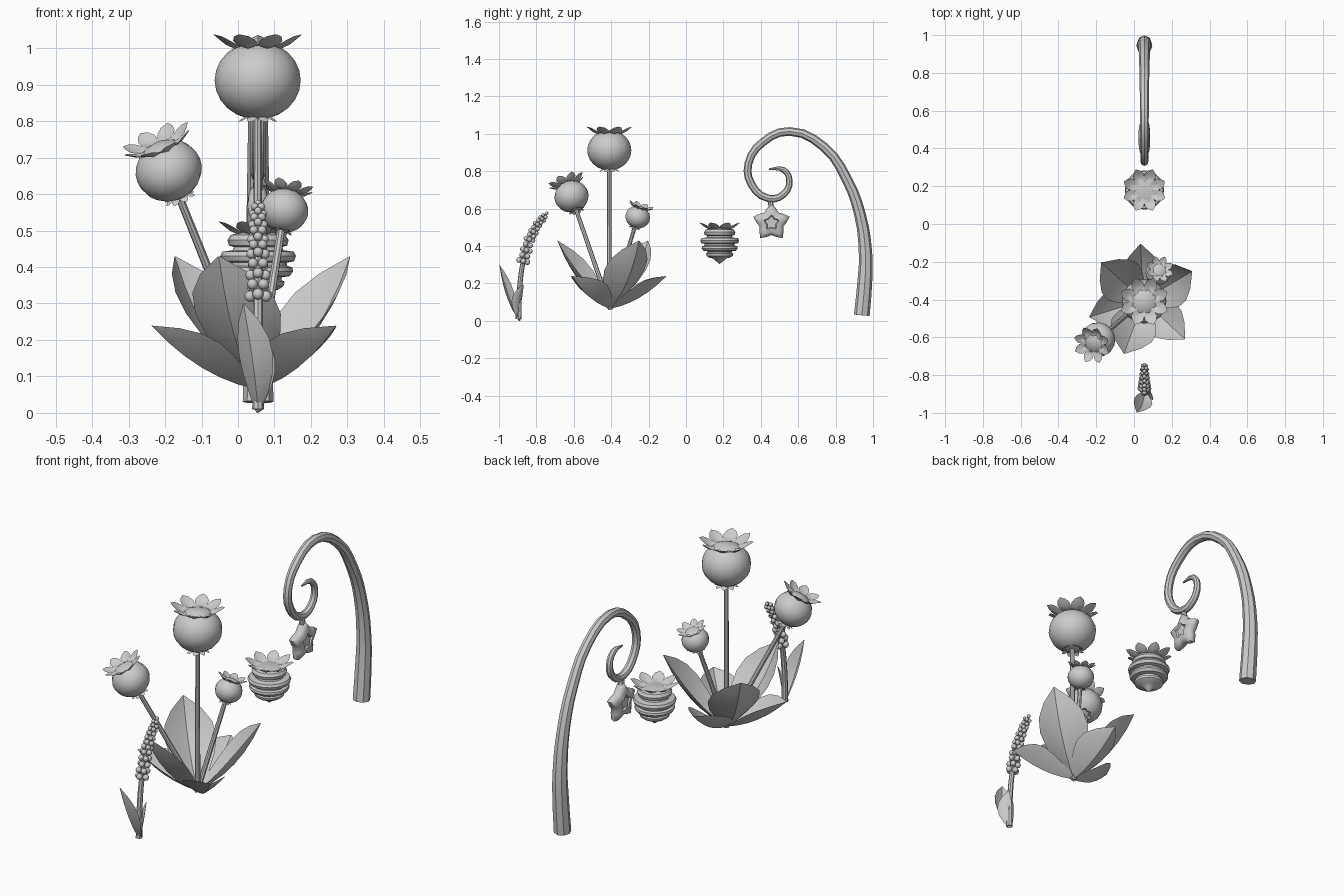
import bpy, bmesh, math
from mathutils import Vector, Matrix

cube = bpy.data.objects.get("Cube")
if cube:
    bpy.data.objects.remove(cube, do_unlink=True)

GREY = (0.6, 0.6, 0.6, 1)
mat = bpy.data.materials.new("soft grey")
mat.use_nodes = True
mat.diffuse_color = GREY
mat.node_tree.nodes["Principled BSDF"].inputs["Base Color"].default_value = GREY

UP = Vector((0, 0, 1))
CX = 0.055                      # shared x of every plant


def add_object(name, mesh, matrix=Matrix(), angle=40):
    obj = bpy.data.objects.new(name, mesh)
    bpy.context.collection.objects.link(obj)
    obj.matrix_world = matrix
    mesh.materials.clear()
    mesh.materials.append(mat)
    bpy.ops.object.select_all(action="DESELECT")
    obj.select_set(True)
    bpy.context.view_layer.objects.active = obj
    bpy.ops.object.shade_smooth_by_angle(angle=math.radians(angle))
    return obj


def finish(name, bm, matrix=Matrix(), angle=40):
    mesh = bpy.data.meshes.new(name)
    bm.to_mesh(mesh)
    bm.free()
    return add_object(name, mesh, matrix, angle)


def skin(bm, rows, closed=False):
    """Faces between successive rows of points."""
    rows = [[bm.verts.new(p) for p in row] for row in rows]
    n = len(rows[0])
    for a, b in zip(rows, rows[1:]):
        for i in range(n if closed else n - 1):
            j = (i + 1) % n
            bm.faces.new((a[i], a[j], b[j], b[i]))
    return rows


def tube(name, points, radii, steps=4):
    """Tapered round tube through the points."""
    cu = bpy.data.curves.new(name, "CURVE")
    cu.dimensions = "3D"
    cu.bevel_depth = 1
    cu.bevel_resolution = 2
    cu.resolution_u = steps
    cu.use_fill_caps = True
    sp = cu.splines.new("BEZIER")
    sp.bezier_points.add(len(points) - 1)
    for bp, p, r in zip(sp.bezier_points, points, radii):
        bp.co, bp.radius = p, r
        bp.handle_left_type = bp.handle_right_type = "AUTO"
    tmp = bpy.data.objects.new(name + "_path", cu)
    bpy.context.collection.objects.link(tmp)
    bpy.context.view_layer.update()
    mesh = bpy.data.meshes.new_from_object(
        tmp.evaluated_get(bpy.context.evaluated_depsgraph_get()))
    bpy.data.objects.remove(tmp)
    return add_object(name, mesh)


def leaf(name, base, ctrl, tip, half, fold):
    """Broad folded leaf along a quadratic midrib."""
    base, ctrl, tip = Vector(base), Vector(ctrl), Vector(tip)
    out = tip - base
    side = Vector((-out.y, out.x, 0)).normalized()
    widths = (0.2, 0.55, 0.85, 1, 0.93, 0.6, 0.02)
    rows = []
    for k, w in enumerate(widths):
        t = k / (len(widths) - 1)
        mid = base * (1 - t) ** 2 + ctrl * 2 * t * (1 - t) + tip * t * t
        tangent = ((ctrl - base) * (1 - t) + (tip - ctrl) * t).normalized()
        lift = (tangent.cross(side) + UP) * 0.5
        if lift.z < 0:
            lift = UP
        rows.append([mid + side * s * w * half + lift * abs(s) ** 1.3 * w * half * fold
                     for s in (-1, -0.5, 0, 0.5, 1)])
    bm = bmesh.new()
    skin(bm, rows)
    finish(name, bm, angle=30)


# petal outline: radius, height, half width
PETAL = [(0.045, 0, 0.018), (0.07, -0.003, 0.03), (0.095, 0.008, 0.034),
         (0.116, 0.024, 0.022), (0.132, 0.036, 0.001)]


def crown(name, matrix):
    """Ring of eight pointed petals."""
    bm = bmesh.new()
    for k in range(8):
        turn = Matrix.Rotation(math.tau * (k + 0.5) / 8, 3, "Z")
        skin(bm, [[turn @ Vector((r, s * w, z + abs(s) * w * 0.3)) for s in (-1, 0, 1)]
                  for r, z, w in PETAL])
    finish(name, bm, matrix, 30)


def pod(name, centre, root, scale):
    """Round seed pod with crown, frill and straight stem."""
    centre, root = Vector(centre), Vector(root)
    axis = (centre - root).normalized()
    m = (Matrix.Translation(centre) @ UP.rotation_difference(axis).to_matrix().to_4x4()
         @ Matrix.Scale(scale, 4))
    bm = bmesh.new()
    bmesh.ops.create_uvsphere(bm, u_segments=16, v_segments=12, radius=0.118)
    bmesh.ops.scale(bm, vec=(1, 1, 0.91), verts=bm.verts)
    finish(name, bm, m, 60)
    crown(name + "_crown", m @ Matrix.Translation((0, 0, 0.09)))
    crown(name + "_frill", m @ Matrix.Translation((0, 0, -0.098))
          @ Matrix.Rotation(math.pi, 4, "X") @ Matrix.Scale(0.44, 4))
    tube(name + "_stem", [root, centre - axis * 0.1 * scale], (0.013, 0.011), 1)


# Pod plant
ROOT = Vector((0.05, -0.405, 0.065))
pod("tall_pod", (0.054, -0.41, 0.912), (0.054, -0.41, 0.07), 1)
pod("middle_pod", (-0.19, -0.612, 0.665), ROOT, 0.78)
pod("small_pod", (0.127, -0.258, 0.555), ROOT, 0.56)
for kind, angles, height, reach, ctrl_r, ctrl_z, half, fold in (
        ("tall", (31, 138, 250), 0.428, 0.3, 0.2, 0.14, 0.125, 0.6),
        ("low", (93, 197, 317), 0.238, 0.3, 0.16, 0.06, 0.105, 0.7)):
    for k, a in enumerate(angles):
        d = Vector((math.cos(math.radians(a)), math.sin(math.radians(a)), 0))
        leaf(f"{kind}_leaf_{k + 1}", ROOT, ROOT + d * ctrl_r + UP * (ctrl_z - 0.03),
             ROOT + d * reach + UP * (height - ROOT.z), half, fold)

# Berry sprig
leaf("sprig_front_leaf", (CX, -0.89, 0), (0.05, -0.97, 0.1), (0.015, -0.998, 0.3), 0.05, 0.9)
leaf("sprig_back_leaf", (CX, -0.89, 0), (0.1, -0.92, 0.1), (0.08, -0.868, 0.195), 0.036, 0.5)
sprig = [Vector((CX, y, z)) for y, z in
         ((-0.895, 0.01), (-0.89, 0.17), (-0.87, 0.32), (-0.837, 0.436),
          (-0.794, 0.516), (-0.745, 0.575))]
tube("sprig_stem", sprig, (0.016, 0.014, 0.013, 0.01, 0.008, 0.005))
bm = bmesh.new()
ROWS = 12
for k in range(ROWS + 1):
    t = k / ROWS
    f = 2 + t * 2.999
    i = int(f)
    a, b = sprig[i], sprig[i + 1]
    p = a.lerp(b, f - i)
    q = UP.rotation_difference(b - a)
    size = 0.0155 - 0.006 * t
    for j in range(4 if k < ROWS else 1):
        ang = math.tau * (j + 0.5 * (k % 2)) / 4
        ring = 0.022 - 0.01 * t if k < ROWS else 0
        off = q @ Vector((math.cos(ang), math.sin(ang), 0)) * ring
        bmesh.ops.create_uvsphere(bm, u_segments=8, v_segments=6, radius=size,
                                  matrix=Matrix.Translation(p + off))
finish("sprig_berries", bm, angle=60)

# Ridged fruit
fruit = [(0.04, 0.497), (0.075, 0.488), (0.084, 0.474), (0.08, 0.459), (0.066, 0.455),
         (0.07, 0.446), (0.098, 0.442), (0.104, 0.43), (0.099, 0.416), (0.08, 0.412),
         (0.08, 0.403), (0.094, 0.399), (0.096, 0.388), (0.087, 0.375), (0.066, 0.372),
         (0.064, 0.364), (0.073, 0.36), (0.07, 0.348), (0.056, 0.338), (0.036, 0.334),
         (0.022, 0.322), (0.002, 0.305)]
bm = bmesh.new()
rows = skin(bm, [[(r * math.cos(math.tau * k / 20), r * math.sin(math.tau * k / 20), z)
                  for k in range(20)] for r, z in fruit], closed=True)
bm.faces.new(rows[0])
bm.faces.new(rows[-1])
bmesh.ops.recalc_face_normals(bm, faces=bm.faces)
finish("ridged_fruit", bm, Matrix.Translation((CX, 0.18, 0)))
crown("fruit_crown", Matrix.Translation((CX, 0.18, 0.493)) @ Matrix.Scale(0.89, 4))

# Curled hook
hook = [(0.94, 0.03), (0.955, 0.195), (0.96, 0.355), (0.93, 0.57), (0.86, 0.757),
        (0.74, 0.928), (0.553, 1.013), (0.41, 0.955), (0.334, 0.842), (0.35, 0.73),
        (0.441, 0.655), (0.521, 0.676), (0.553, 0.751), (0.521, 0.808), (0.445, 0.812)]
hook_r = (0.042, 0.04, 0.036, 0.031, 0.028, 0.025, 0.023, 0.022, 0.021, 0.021,
          0.02, 0.019, 0.017, 0.015, 0.004)
tube("curled_hook", [(CX, y, z) for y, z in hook], hook_r, 3)

# Hanging star with a raised centre
bm = bmesh.new()
layers = [(0.35, 0.022), (0.42, 0.03), (0.72, 0.026), (0.93, 0.018), (1, 0)]
layers += [(s, -x) for s, x in reversed(layers[:-1])]
outline = []
for k in range(20):
    a = math.tau * k / 20
    r = 0.066 + 0.036 * ((math.cos(5 * a) + 1) / 2) ** 1.4
    outline.append((r * math.sin(a), r * math.cos(a)))
rows = skin(bm, [[(x, s * y, s * z) for y, z in outline] for s, x in layers], closed=True)
bm.faces.new(rows[0])
bm.faces.new(rows[-1])
bmesh.ops.recalc_face_normals(bm, faces=bm.faces)
finish("hanging_star", bm, Matrix.Translation((CX, 0.457, 0.525)), 50)
tube("star_hanger", [(CX, 0.457, 0.6), (CX, 0.45, 0.645)], (0.016, 0.012), 1)
